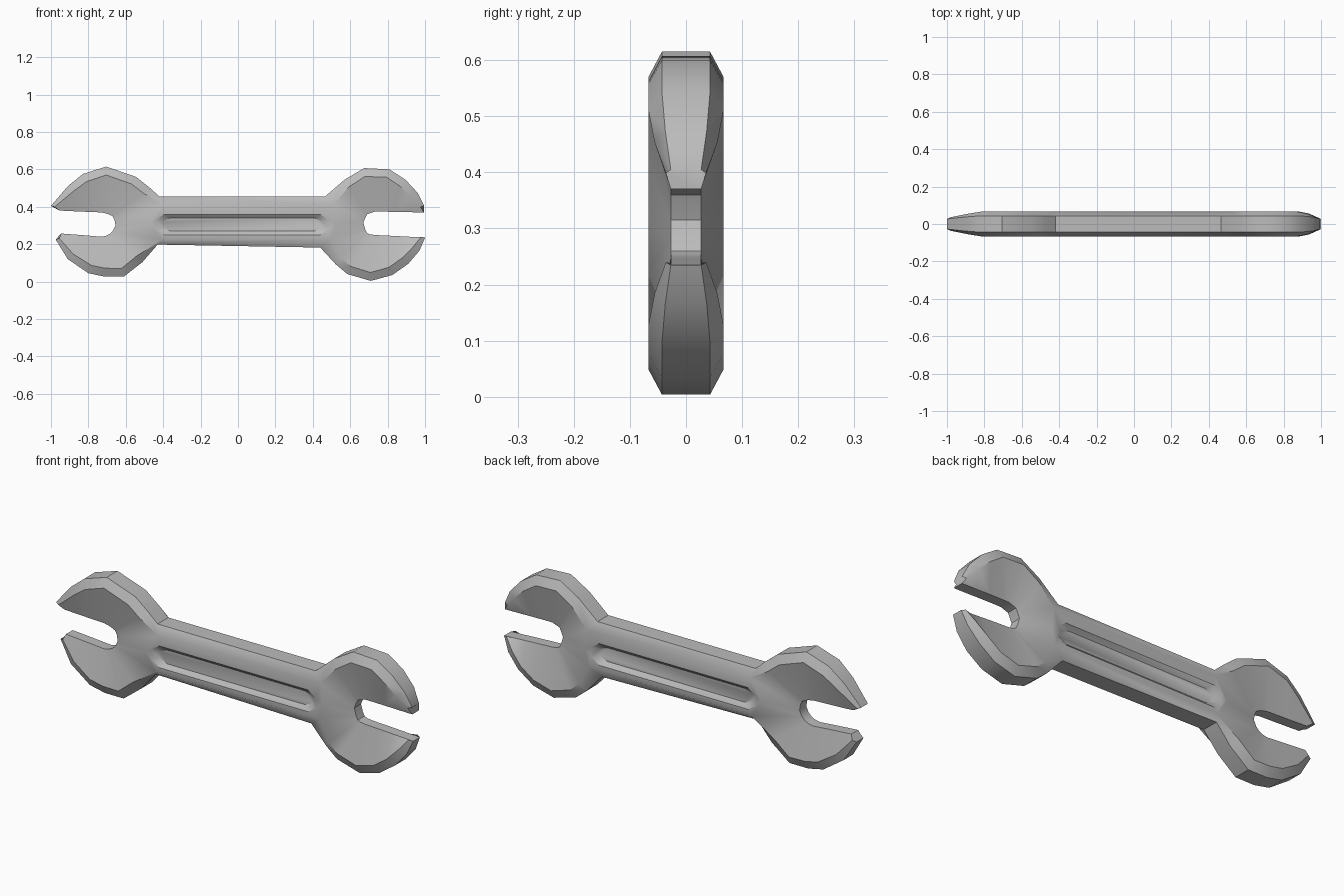
import bpy, bmesh, math
from mathutils import Vector

if "Cube" in bpy.data.objects:
    bpy.data.objects.remove(bpy.data.objects["Cube"])

FACE, SLOT_Y = 0.067, 0.027      # half thickness at the ridge and at the jaw opening

# One row per section around each head: outer x, z, then jaw opening x, z.
# The middle row is where the head runs into the handle.
LEFT = [(-1.0, .405, -.955, .38), (-.91, .51, -.90, .377), (-.83, .575, -.83, .374),
        (-.705, .615, -.73, .37), (-.545, .56, -.70, .363), (-.47, .50, -.67, .35),
        (-.42, .455, -.66, .33), (-.47, .31, -.655, .30), (-.43, .198, -.668, .272),
        (-.51, .105, -.685, .255), (-.61, .027, -.705, .245), (-.715, .027, -.73, .24),
        (-.80, .045, -.80, .246), (-.91, .12, -.89, .253), (-.975, .225, -.945, .257)]
RIGHT = [(.995, .405, .995, .37), (.96, .475, .92, .371), (.895, .545, .84, .373),
         (.81, .60, .765, .374), (.675, .607, .73, .374), (.57, .545, .69, .36),
         (.465, .455, .68, .34), (.52, .31, .67, .315), (.44, .182, .68, .28),
         (.525, .09, .69, .26), (.585, .04, .705, .253), (.71, .004, .73, .249),
         (.825, .035, .80, .246), (.91, .095, .88, .242), (.97, .165, .95, .238),
         (1.0, .235, .998, .235)]

bm = bmesh.new()


def pair(x, z, y):
    """Front and back vertex at the same place."""
    return bm.verts.new((x, -y, z)), bm.verts.new((x, y, z))


def head(rows, centre, corners):
    """Open jaw lofted through sections; returns the rim and ridge pairs at the handle."""
    mid, last = 7, len(rows) - 1
    rim, ridge, slot = [], [], []
    for i, (ox, oz, sx, sz) in enumerate(rows):
        k = min(i, last - i, 2)                       # jaws thin out toward the tips
        o = Vector((ox, oz))
        r = o + (Vector(centre) - o).normalized() * (.02, .04, .045)[k]
        if i == mid:
            r = o
        elif abs(i - mid) == 1:
            r = Vector(corners[i > mid])
        rim.append(None if i == mid else pair(ox, oz, (.027, .037, .043)[k]))
        ridge.append(pair(r.x, r.y, (.036, .056, FACE)[k]))
        slot.append(pair(sx, sz, SLOT_Y))
    for i in range(last):
        j = i + 1
        bm.faces.new((slot[i][0], slot[i][1], slot[j][1], slot[j][0]))
        for s in (0, 1):
            bm.faces.new((ridge[i][s], ridge[j][s], slot[j][s], slot[i][s]))
            if mid not in (i, j):
                bm.faces.new((rim[i][s], rim[j][s], ridge[j][s], ridge[i][s]))
        if mid not in (i, j):
            bm.faces.new((rim[i][0], rim[j][0], rim[j][1], rim[i][1]))
    for i in (0, last):                               # jaw tips
        bm.faces.new((rim[i][0], rim[i][1], ridge[i][1], slot[i][1], slot[i][0], ridge[i][0]))
    return (rim[mid - 1], rim[mid + 1]), ridge[mid - 1:mid + 2]


rim_l, ridge_l = head(LEFT, (-.70, .31), ((-.40, .412), (-.41, .222)))
rim_r, ridge_r = head(RIGHT, (.70, .31), ((.51, .412), (.50, .227)))

# Handle edges: narrow rim and wide bevels, above and below
for e, m in ((0, 0), (1, 2)):
    bm.faces.new((rim_l[e][0], rim_r[e][0], rim_r[e][1], rim_l[e][1]))
    for s in (0, 1):
        bm.faces.new((rim_l[e][s], rim_r[e][s], ridge_r[m][s], ridge_l[m][s]))


def groove_ring(inset, y):
    """Rounded slot outline: four points at the left end, then four at the right."""
    x0, x1, z0, z1 = -.44 + inset * 1.6, .485 - inset * 1.6, .25 + inset, .36 - inset
    c, d = .045, (z1 - z0) * .28
    pts = [(x0 + c, z1), (x0, z1 - d), (x0, z0 + d), (x0 + c, z0),
           (x1 - c, z0), (x1, z0 + d), (x1, z1 - d), (x1 - c, z1)]
    return [bm.verts.new((x, y, z)) for x, z in pts]


# Handle faces with a sunken groove on both sides
for s, sign in ((0, -1), (1, 1)):
    g, f = groove_ring(0, sign * FACE), groove_ring(.02, sign * .047)
    tl, ml, bl = (p[s] for p in ridge_l)
    tr, mr, br = (p[s] for p in ridge_r)
    bm.faces.new((tl, tr, g[7], g[0]))
    bm.faces.new((bl, br, g[4], g[3]))
    bm.faces.new((tl, g[0], g[1], ml))
    bm.faces.new((ml, g[1], g[2]))
    bm.faces.new((ml, g[2], g[3], bl))
    bm.faces.new((tr, g[7], g[6], mr))
    bm.faces.new((mr, g[6], g[5]))
    bm.faces.new((mr, g[5], g[4], br))
    for i in range(8):
        j = (i + 1) % 8
        bm.faces.new((g[i], g[j], f[j], f[i]))
    bm.faces.new(f)

bmesh.ops.recalc_face_normals(bm, faces=bm.faces)
mesh = bpy.data.meshes.new("wrench")
bm.to_mesh(mesh)
bm.free()
wrench = bpy.data.objects.new("wrench", mesh)
bpy.context.collection.objects.link(wrench)

steel = bpy.data.materials.new("grey steel")
steel.diffuse_color = (0.5, 0.5, 0.5, 1)
steel.use_nodes = True
steel.node_tree.nodes["Principled BSDF"].inputs["Base Color"].default_value = steel.diffuse_color
mesh.materials.append(steel)

bpy.context.view_layer.objects.active = wrench
wrench.select_set(True)
bpy.ops.object.shade_smooth_by_angle(angle=math.radians(35))
